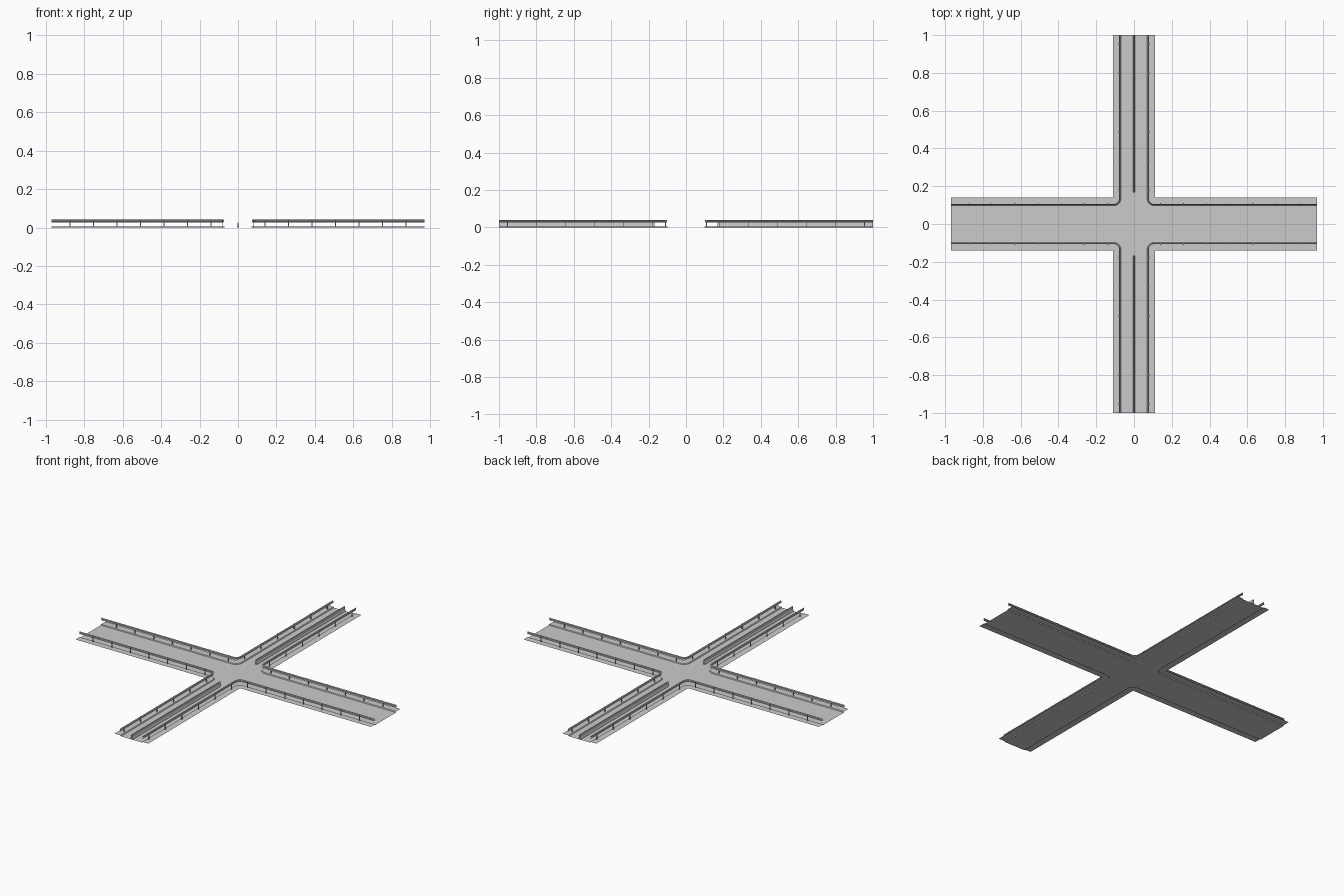
import bpy, bmesh, math

if "Cube" in bpy.data.objects:
    bpy.data.objects.remove(bpy.data.objects["Cube"])

LX, LY = 0.97, 1.0          # arm lengths
RX, RY = 0.077, 0.105       # guardrail lines beside the y arm and x arm
R = 0.03                    # corner radius of the rail line
CURB = 0.005


def finish(bm, name, smooth=False):
    bmesh.ops.remove_doubles(bm, verts=bm.verts, dist=1e-5)
    bmesh.ops.recalc_face_normals(bm, faces=bm.faces)
    me = bpy.data.meshes.new(name)
    bm.to_mesh(me)
    bm.free()
    ob = bpy.data.objects.new(name, me)
    bpy.context.collection.objects.link(ob)
    m = ob.modifiers.new("mirror", 'MIRROR')
    m.use_axis = (True, True, False)
    m.merge_threshold = 1e-5
    if smooth:
        bpy.ops.object.select_all(action='DESELECT')
        bpy.context.view_layer.objects.active = ob
        ob.select_set(True)
        bpy.ops.object.shade_smooth_by_angle(angle=math.radians(30))
    return ob


def path(o, n=8):
    """L-shaped line round one corner, offset by o away from the road."""
    r = max(R - o, 0.0)
    cx, cy = RX + o + r, RY + o + r
    pts = [(RX + o, LY)]
    for i in range(n + 1):
        a = math.pi + math.pi / 2 * i / n
        pts.append((cx + r * math.cos(a), cy + r * math.sin(a)))
    return pts + [(LX, RY + o)]


def sweep(bm, profile, closed):
    rows = [[bm.verts.new((x, y, z)) for x, y in path(o)] for o, z in profile]
    k = len(rows)
    for j in range(k if closed else k - 1):
        a, b = rows[j], rows[(j + 1) % k]
        for i in range(len(a) - 1):
            bm.faces.new((a[i], a[i + 1], b[i + 1], b[i]))
    if closed:
        bm.faces.new([r[0] for r in rows])
        bm.faces.new([r[-1] for r in rows])


def box(bm, x, y, z0, z1, sx, sy):
    vs = bmesh.ops.create_cube(bm, size=1)['verts']
    for v in vs:
        v.co = (x + v.co.x * sx, y + v.co.y * sy, (z0 + z1) / 2 + v.co.z * (z1 - z0))


# road surface: one quadrant, mirrored
bm = bmesh.new()
pts = path(-0.008) + [(LX, 0), (0, 0), (0, LY)]
f = bm.faces.new([bm.verts.new((x, y, 0)) for x, y in pts])
bmesh.ops.triangulate(bm, faces=[f])
finish(bm, "road_surface")

# raised verge with sloped curb, out to the square outer corner
bm = bmesh.new()
sweep(bm, [(-0.008, 0), (-0.005, CURB), (0.0, CURB), (0.034, CURB)], False)
finish(bm, "verge")

# W-section guardrail
front = [(0.0, 0.026), (-0.004, 0.0285), (-0.004, 0.031), (-0.0005, 0.0335),
         (-0.004, 0.036), (-0.004, 0.0385), (0.0, 0.041)]
back = [(o + 0.0012, z) for o, z in reversed(front)]
bm = bmesh.new()
sweep(bm, front + back, True)
finish(bm, "guardrail", True)

# guardrail posts with spacer blocks
bm = bmesh.new()
for i in range(7):
    x = 0.14 + i * 0.1225
    box(bm, x, RY + 0.005, CURB, 0.039, 0.004, 0.004)
    box(bm, x, RY + 0.002, 0.029, 0.038, 0.004, 0.004)
for i in range(6):
    y = 0.18 + i * 0.155
    box(bm, RX + 0.005, y, CURB, 0.039, 0.004, 0.004)
    box(bm, RX + 0.002, y, 0.029, 0.038, 0.004, 0.004)
finish(bm, "guardrail_posts")

# central concrete barrier: stepped profile with tapered inner end
bm = bmesh.new()
half = [(0.0065, 0.0), (0.0065, 0.004), (0.0035, 0.011), (0.0025, 0.027)]
prof = half + [(-x, z) for x, z in reversed(half)]
rings = []
for y, s in ((0.168, 0.5), (0.172, 1.0), (LY, 1.0)):
    rings.append([bm.verts.new((x * s, y, z)) for x, z in prof])
for a, b in zip(rings, rings[1:]):
    for i in range(len(prof)):
        j = (i + 1) % len(prof)
        bm.faces.new((a[i], a[j], b[j], b[i]))
bm.faces.new(rings[0])
bm.faces.new(rings[-1])
ob = finish(bm, "median_barrier")
ob.modifiers["mirror"].use_axis = (False, True, False)
